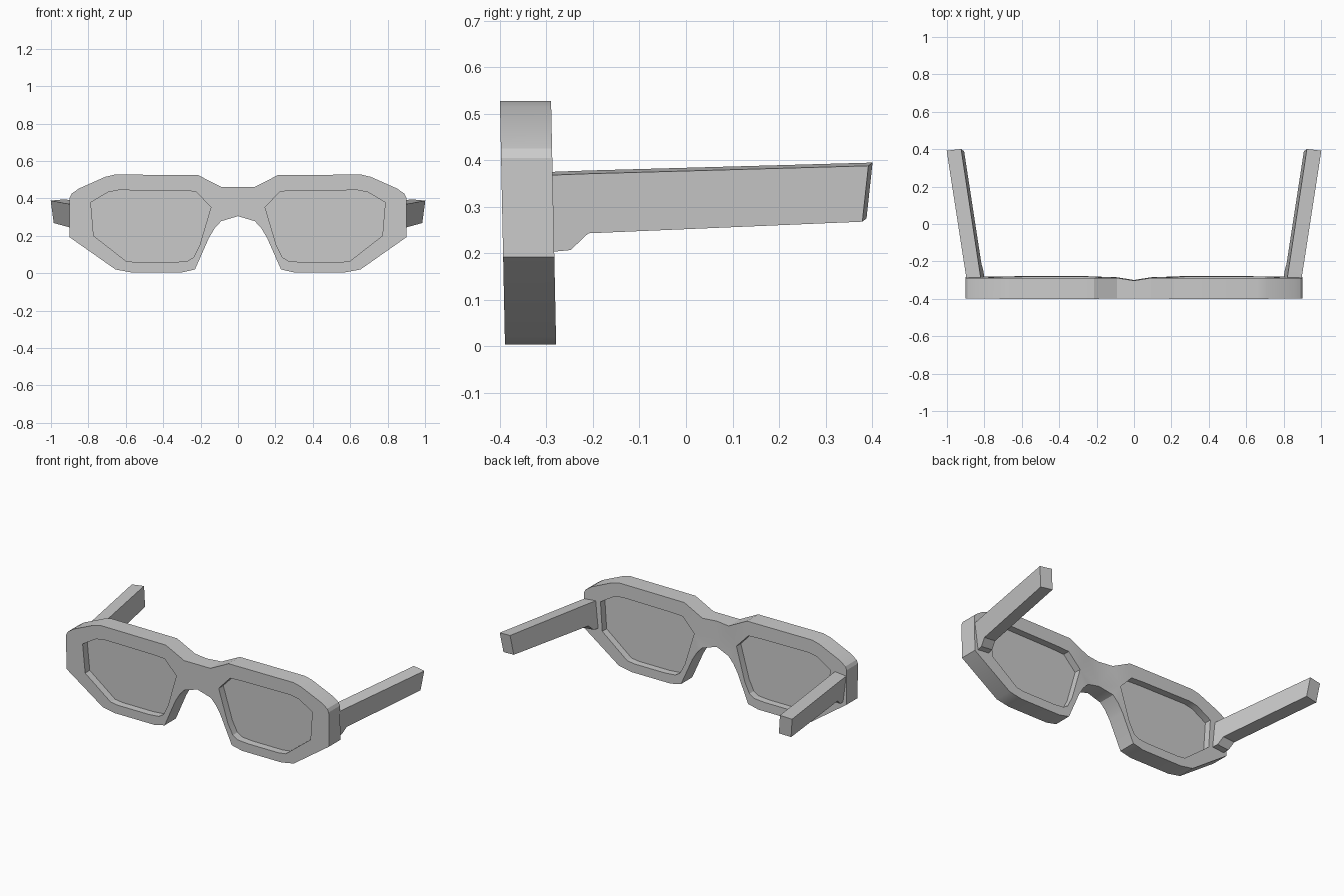
import bpy, bmesh
from math import radians

if "Cube" in bpy.data.objects:
    bpy.data.objects.remove(bpy.data.objects["Cube"])

# Right half outlines in the front plane (x, z)
RIM = [(0, .462), (.09, .462), (.215, .525), (.66, .527), (.71, .515), (.85, .453),
       (.89, .425), (.90, .405), (.90, .192), (.655, .02), (.57, .004), (.30, .004),
       (.23, .02), (.155, .19), (.125, .24), (.09, .278), (0, .305)]
LENS = [(.145, .352), (.225, .437), (.31, .441), (.64, .444), (.695, .433), (.787, .378),
        (.772, .2), (.60, .066), (.55, .059), (.34, .059), (.27, .065), (.238, .085),
        (.205, .15)]


def lean(z):
    # the front leans slightly: the bottom sits further back
    return .011 * (1 - z / .527)


def finish(name, bm):
    bmesh.ops.recalc_face_normals(bm, faces=bm.faces)
    mesh = bpy.data.meshes.new(name)
    bm.to_mesh(mesh)
    bm.free()
    ob = bpy.data.objects.new(name, mesh)
    bpy.context.collection.objects.link(ob)
    bpy.ops.object.select_all(action='DESELECT')
    ob.select_set(True)
    bpy.context.view_layer.objects.active = ob
    bpy.ops.object.shade_smooth_by_angle(angle=radians(25))
    mirror = ob.modifiers.new("Mirror", 'MIRROR')
    mirror.use_clip = True
    return ob


def slab(name, loops, y0, y1):
    # fill the loops (first is outline, others are holes) and give depth
    bm = bmesh.new()
    for pts in loops:
        vs = [bm.verts.new((x, y0 + lean(z), z)) for x, z in pts]
        for i, v in enumerate(vs):
            bm.edges.new((v, vs[(i + 1) % len(vs)]))
    bmesh.ops.triangle_fill(bm, edges=bm.edges[:], use_beauty=True)
    ext = bmesh.ops.extrude_face_region(bm, geom=bm.faces[:], use_keep_orig=True)
    back = [g for g in ext["geom"] if isinstance(g, bmesh.types.BMVert)]
    bmesh.ops.translate(bm, verts=back, vec=(0, y1 - y0, 0))
    # thin the bridge at its centre and open the mirror seam
    for v in back:
        if v.co.x < 1e-5:
            v.co.y -= .014
    seam = [f for f in bm.faces if all(v.co.x < 1e-5 for v in f.verts)]
    bmesh.ops.delete(bm, geom=seam, context='FACES')
    return finish(name, bm)


slab("front_frame", [RIM, LENS], -.40, -.29)
slab("lenses", [LENS], -.355, -.333)

# Temple arms: side profile (y, z), splayed outwards and rolled a little
ARM = [(-.29, .368), (-.21, .371), (.392, .388), (.379, .268), (-.21, .243), (-.248, .207), (-.29, .203)]
bm = bmesh.new()
rings = []
for width, dy, dz in ((0, 0, 0), (-.077, .009, .007)):
    ring = []
    for y, z in ARM:
        x = .897 + (y + .29) * .151 - (.375 - z) * .12 + width
        ring.append(bm.verts.new((x, y + (dy if y > .3 else 0), z + dz)))
    rings.append(ring)
    bm.faces.new(ring)
for i in range(len(ARM)):
    j = (i + 1) % len(ARM)
    bm.faces.new((rings[0][i], rings[0][j], rings[1][j], rings[1][i]))
finish("temple_arms", bm)
